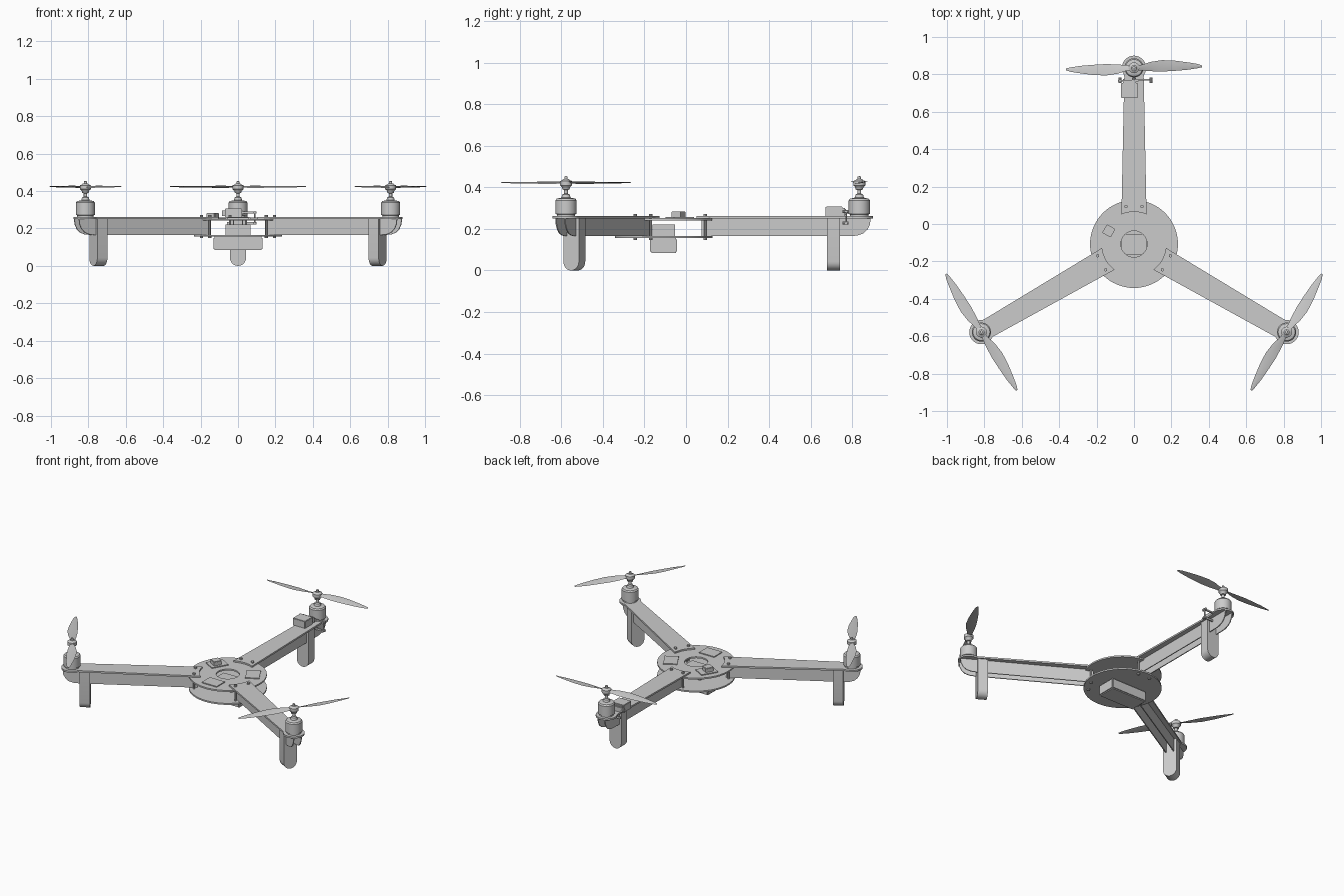
import bpy, bmesh, math
from mathutils import Matrix, Vector

cube = bpy.data.objects.get("Cube")
if cube:
    bpy.data.objects.remove(cube, do_unlink=True)

grey = bpy.data.materials.new("plain_grey")
grey.use_nodes = True
colour = (0.6, 0.6, 0.6, 1)
grey.diffuse_color = colour
grey.node_tree.nodes["Principled BSDF"].inputs["Base Color"].default_value = colour

HUB = Matrix.Translation((0, -0.107, 0))
MOTOR_R = 0.942


def finish(name, bm, place):
    bmesh.ops.recalc_face_normals(bm, faces=bm.faces)
    mesh = bpy.data.meshes.new(name)
    bm.to_mesh(mesh)
    bm.free()
    mesh.materials.append(grey)
    ob = bpy.data.objects.new(name, mesh)
    bpy.context.collection.objects.link(ob)
    ob.matrix_world = place
    bpy.ops.object.select_all(action='DESELECT')
    ob.select_set(True)
    bpy.context.view_layer.objects.active = ob
    bpy.ops.object.shade_smooth_by_angle(angle=math.radians(35))


def box(name, lo, hi, place=HUB, bevel=0):
    bm = bmesh.new()
    bmesh.ops.create_cube(bm, size=1)
    for v in bm.verts:
        v.co = Vector([a + (b - a) * (c + 0.5) for a, b, c in zip(lo, hi, v.co)])
    if bevel:
        bmesh.ops.bevel(bm, geom=bm.edges[:], offset=bevel, segments=2, affect='EDGES')
    finish(name, bm, place)


def lathe(name, profile, place, sides=32, closed=False):
    """Spin (radius, height) points about local z."""
    bm = bmesh.new()
    pts = [bm.verts.new((r, 0, z)) for r, z in profile]
    edges = [bm.edges.new(p) for p in zip(pts, pts[1:])]
    if closed:
        edges.append(bm.edges.new((pts[-1], pts[0])))
    bmesh.ops.spin(bm, geom=pts + edges, cent=(0, 0, 0), axis=(0, 0, 1),
                   angle=math.tau, steps=sides)
    bmesh.ops.remove_doubles(bm, verts=bm.verts, dist=1e-5)
    finish(name, bm, place)


def loft(name, rings, place):
    """Skin a row of matching rings and cap both ends."""
    bm = bmesh.new()
    loops = [[bm.verts.new(p) for p in ring] for ring in rings]
    n = len(loops[0])
    for a, b in zip(loops, loops[1:]):
        for i in range(n):
            j = (i + 1) % n
            bm.faces.new((a[i], a[j], b[j], b[i]))
    bm.faces.new(loops[0])
    bm.faces.new(loops[-1])
    finish(name, bm, place)


def pin(name, x, y, z0, z1, r, place):
    lathe(name, [(0, z0), (r, z0), (r, z1), (0, z1)],
          place @ Matrix.Translation((x, y, 0)), 10)


def arc(cx, cy, r, a0, a1, n):
    return [(cx + r * math.cos(math.radians(a0 + (a1 - a0) * i / n)),
             cy + r * math.sin(math.radians(a0 + (a1 - a0) * i / n))) for i in range(n + 1)]


def propeller(side, place, flip):
    # stations: distance, leading offset, trailing offset, twist height
    stations = [(0, .013, -.013, .004), (.04, .016, -.014, .005), (.09, .032, -.018, .006),
                (.15, .041, -.02, .005), (.22, .038, -.016, .004), (.29, .029, -.01, .003),
                (.34, .021, -.002, .002), (.364, .013, .003, .001)]
    for k in (0, 1):
        rings = []
        for s, lead, trail, h in stations:
            mid = (lead + trail) / 2
            rings.append([(s, lead * flip, h), (s, mid * flip, .003),
                          (s, trail * flip, -h), (s, mid * flip, -.002)])
        loft(f"{side}_propeller_blade_{k + 1}", rings, place
             @ Matrix.Translation((0, MOTOR_R, .423)) @ Matrix.Rotation(math.pi * k, 4, 'Z'))


def arm(side, angle, leg_r, flip):
    place = HUB @ Matrix.Rotation(math.radians(angle), 4, 'Z')
    # cover strip with rounded motor seat
    outline = arc(0, 0, .172, 113, 67, 8) + [(.052, .895)]
    outline += arc(0, MOTOR_R, .065, -36, 216, 24) + [(-.052, .895)]
    loft(f"{side}_arm_cover", [[(x, y, z) for x, y in outline] for z in (.251, .262)], place)
    # pair of thin side walls under the cover, with rounded noses
    wall = [(.182, .252), (.182, .166), (.9, .166), (.93, .168), (.96, .178),
            (.98, .196), (.993, .222), (.997, .252)]
    for hand, x in (("left", .022), ("right", -.028)):
        loft(f"{side}_arm_{hand}_wall", [[(u, y, z) for y, z in wall] for u in (x, x + .006)], place)
    # leg with round foot, rising to the cover
    shape = arc(0, .043, .043, 180, 360, 12) + [(.043, .252), (-.043, .252)]
    loft(f"{side}_leg", [[(x, y, z) for x, z in shape] for y in (leg_r - .031, leg_r + .031)], place)
    # bolts and posts through the hub
    for k, x in enumerate((-.043, .043)):
        pin(f"{side}_hub_bolt_{k + 1}", x, .2, .25, .272, .009, place)
        pin(f"{side}_hub_nut_{k + 1}", x, .2, .148, .165, .009, place)
        pin(f"{side}_hub_post_{k + 1}", x, .2, .16, .25, .006, place)
    # motor, shaft and propeller hub
    centre = place @ Matrix.Translation((0, MOTOR_R, 0))
    lathe(f"{side}_motor", [(0, .26), (.044, .26), (.044, .27), (.051, .273), (.051, .338),
                            (.045, .346), (.022, .351), (.018, .366), (.01, .37), (0, .37)], centre)
    lathe(f"{side}_propeller_hub", [(0, .365), (.009, .365), (.009, .388), (.017, .39),
                                    (.02, .402), (.029, .41), (.029, .431), (.018, .435),
                                    (.014, .44), (.008, .441), (.008, .452), (0, .455)], centre, 24)
    propeller(side, place, flip)
    # speed controller pad on the hub beside the arm
    box(f"{side}_controller_pad", (-.055, .11, .25), (.055, .195, .258),
        place @ Matrix.Rotation(math.radians(60), 4, 'Z'))


arm("back", 0, .817, 1)
arm("right", 120, .862, 1)
arm("left", 240, .862, -1)

# round hub plates, the upper with a centre hole
lathe("upper_hub_plate", [(.07, .242), (.235, .242), (.235, .252), (.07, .252)], HUB, 64, True)
lathe("lower_hub_plate", [(0, .156), (.235, .156), (.235, .166), (0, .166)], HUB, 64)

# battery, flight controller and receiver
box("battery", (-.132, -.066, .085), (.132, .064, .156), bevel=.006)
box("flight_controller", (-.068, -.055, .166), (.068, .054, .222))
box("receiver", (-.026, -.026, .252), (.026, .026, .284),
    HUB @ Matrix.Translation((-.135, .07, 0)) @ Matrix.Rotation(math.radians(-30), 4, 'Z'), .003)

# tail tilt servo with its horn and linkage
box("tail_servo", (-.07, .78, .258), (.022, .862, .308), bevel=.003)
box("servo_flange", (-.085, .87, .268), (.025, .878, .296))
box("servo_horn", (-.012, .874, .28), (.1, .882, .29))
box("servo_bracket", (-.06, .86, .262), (.012, .872, .302))
box("tilt_lever", (-.06, .874, .222), (.1, .882, .234))
for k, (x, z) in enumerate([(-.075, .282), (.0, .285), (.09, .285), (.09, .228)]):
    spin = HUB @ Matrix.Translation((x, .862, z)) @ Matrix.Rotation(-math.pi / 2, 4, 'X')
    lathe(f"servo_screw_{k + 1}", [(0, 0), (.008, 0), (.008, .028), (0, .028)], spin, 10)
pin("tilt_pushrod", .09, .878, .228, .285, .004, HUB)
